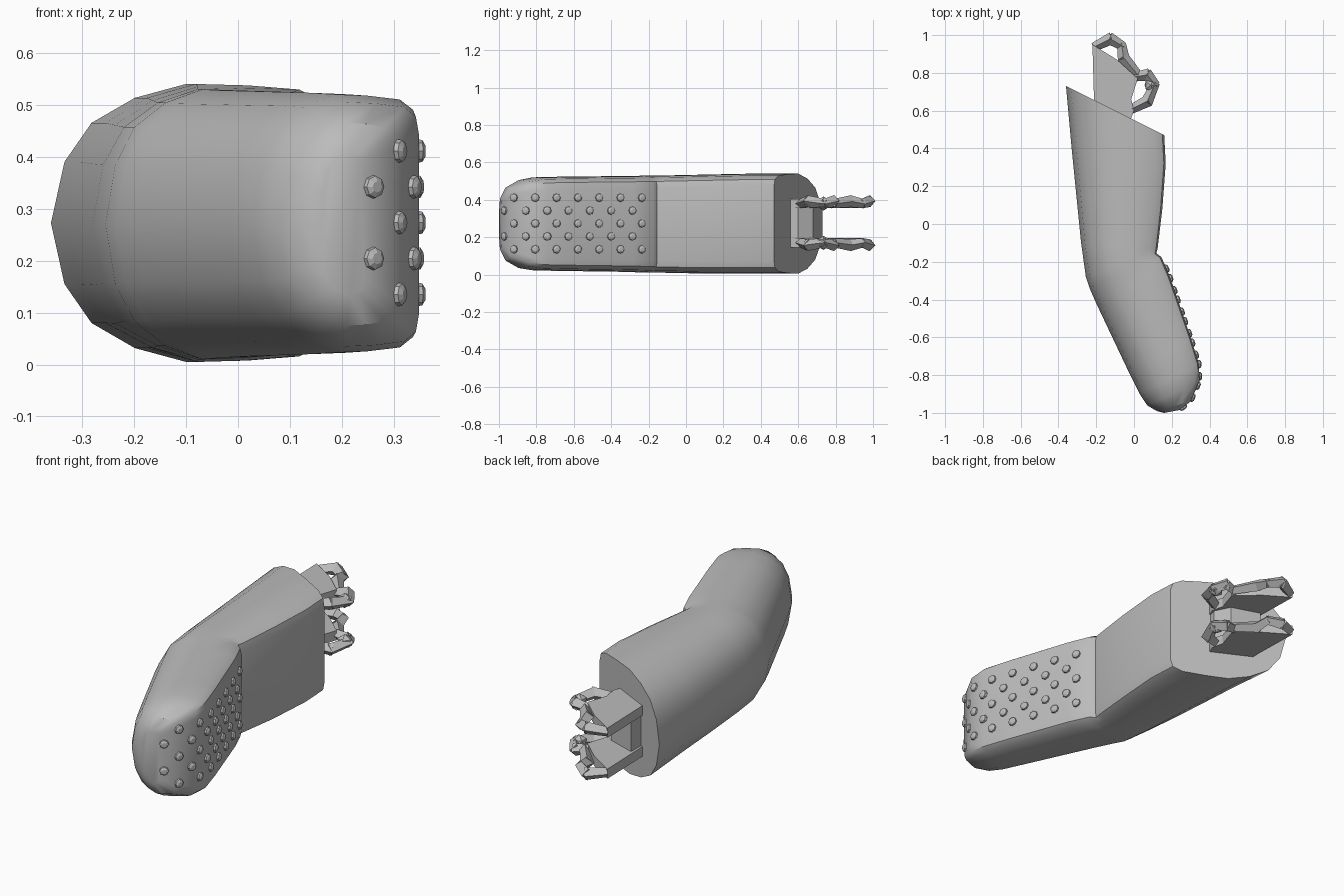
import bpy, bmesh, math
from mathutils import Vector, Matrix

cube = bpy.data.objects.get("Cube")
if cube:
    bpy.data.objects.remove(cube, do_unlink=True)

grey = bpy.data.materials.new("plain grey")
grey.use_nodes = True
grey.diffuse_color = (0.5, 0.5, 0.5, 1)
grey.node_tree.nodes["Principled BSDF"].inputs["Base Color"].default_value = (0.5, 0.5, 0.5, 1)


def finish(name, bm, smooth=None):
    """Turn a bmesh into a named, coloured object."""
    bmesh.ops.recalc_face_normals(bm, faces=bm.faces)
    mesh = bpy.data.meshes.new(name)
    bm.to_mesh(mesh)
    bm.free()
    mesh.materials.append(grey)
    ob = bpy.data.objects.new(name, mesh)
    bpy.context.collection.objects.link(ob)
    if smooth:
        bpy.ops.object.select_all(action='DESELECT')
        ob.select_set(True)
        bpy.context.view_layer.objects.active = ob
        bpy.ops.object.shade_smooth_by_angle(angle=math.radians(smooth))
    return ob


# Stations along the bent body: left x, y, right x, y, low z, high z
stations = [
    (-.36, .73, .16, .47, .005, .54),
    (-.33, .40, .168, .32, .005, .54),
    (-.305, .15, .15, .08, .005, .535),
    (-.28, -.10, .125, -.13, .01, .53),
    (-.255, -.28, .118, -.155, .01, .53),
    (-.235, -.34, .145, -.175, .012, .528),
    (-.20, -.42, .19, -.28, .015, .527),
    (-.02, -.80, .30, -.60, .02, .523),
    (.03, -.90, .343, -.74, .023, .52),
    (.07, -.96, .348, -.83, .035, .505),
    (.12, -.99, .30, -.94, .075, .465),
    (.16, -1.0, .24, -.985, .13, .41),
]

# Cross-section: tight corners on the grip side, a broad curve on the other
half = [(0, .87), (.02, .94), (.1, .98), (.3, .995), (.5, 1),
        (.69, .95), (.85, .86), (.95, .72), (1, .5)]
section = half + [(t, 1 - f) for t, f in reversed(half[:-1])]

# Body lofted through the stations
bm = bmesh.new()
rings = []
for lx, ly, rx, ry, lo, hi in stations:
    rings.append([bm.verts.new((rx + t * (lx - rx), ry + t * (ly - ry), lo + f * (hi - lo)))
                  for t, f in section])
n = len(section)
for a, b in zip(rings, rings[1:]):
    for i in range(n):
        j = (i + 1) % n
        bm.faces.new((a[i], a[j], b[j], b[i]))
bm.faces.new(rings[0])
bm.faces.new(rings[-1])
finish("handle_body", bm, 35)

# Studs seated on the grip face
grip = [Vector((s[2], s[3], 0)) for s in stations[5:]]


def grip_point(y):
    for a, b in zip(grip, grip[1:]):
        if b.y <= y <= a.y:
            d = (b - a).normalized()
            return a.lerp(b, (y - a.y) / (b.y - a.y)), Vector((-d.y, d.x, 0))


bm = bmesh.new()
for row in range(5):
    z = .135 + row * .069
    for k in range(7):
        p, normal = grip_point((-.92 if row % 2 == 0 else -.97) + k * .114)
        p.z = z
        turn = normal.to_track_quat('Z', 'Y').to_matrix().to_4x4()
        for r1, r2, depth, lift in ((.024, .021, .016, 0), (.021, .011, .006, .011)):
            bmesh.ops.create_cone(bm, cap_ends=True, segments=8, radius1=r1, radius2=r2,
                                  depth=depth,
                                  matrix=Matrix.Translation(p + normal * lift) @ turn)
finish("grip_studs", bm)


# Rough low-poly fork at the open end
def plate(name, outline, z0, z1):
    bm = bmesh.new()
    base = bm.faces.new([bm.verts.new((x, y, z0)) for x, y in outline])
    out = bmesh.ops.extrude_face_region(bm, geom=[base])
    top = [v for v in out["geom"] if isinstance(v, bmesh.types.BMVert)]
    bmesh.ops.translate(bm, verts=top, vec=(0, 0, z1 - z0))
    bmesh.ops.triangulate(bm, faces=bm.faces)
    finish(name, bm)


def strut(bm, a, b, ra, rb):
    """Tapered four-sided bar between two points."""
    a, b = Vector(a), Vector(b)
    turn = (b - a).to_track_quat('Z', 'Y').to_matrix().to_4x4()
    bmesh.ops.create_cone(bm, cap_ends=True, segments=4, radius1=ra, radius2=rb,
                          depth=(b - a).length + .02,
                          matrix=Matrix.Translation((a + b) / 2) @ turn)


prong = [(-.22, .95), (-.21, .60), (-.03, .52), (0, .60), (-.015, .66), (.02, .77), (-.09, .87)]
hook = [(-.205, .94), (-.125, .98), (-.065, .945), (-.055, .88), (.02, .79)]
loop = [(-.01, .61), (.07, .65), (.11, .74), (.07, .79), (.01, .78)]
for side, sign in (("upper", 1), ("lower", -1)):
    mid = .275 + sign * .105
    plate(side + "_prong", prong, mid - .025, mid + .025)
    bm = bmesh.new()
    for path in (hook, loop):
        for i, (a, b) in enumerate(zip(path, path[1:])):
            za, zb = (mid + sign * (.012 if k % 2 else 0) for k in (i, i + 1))
            strut(bm, (*a, za), (*b, zb), .024 + .008 * (i % 2), .032 - .008 * (i % 2))
    # Knuckle where the loop bulges outward
    bmesh.ops.create_icosphere(bm, subdivisions=1, radius=.038,
                               matrix=Matrix.Translation((.09, .735, mid)))
    finish(side + "_prong_loops", bm)

# Web joining the prongs
plate("fork_web", [(-.20, .73), (-.20, .58), (-.03, .52), (-.01, .60), (-.05, .68)], .17, .38)
